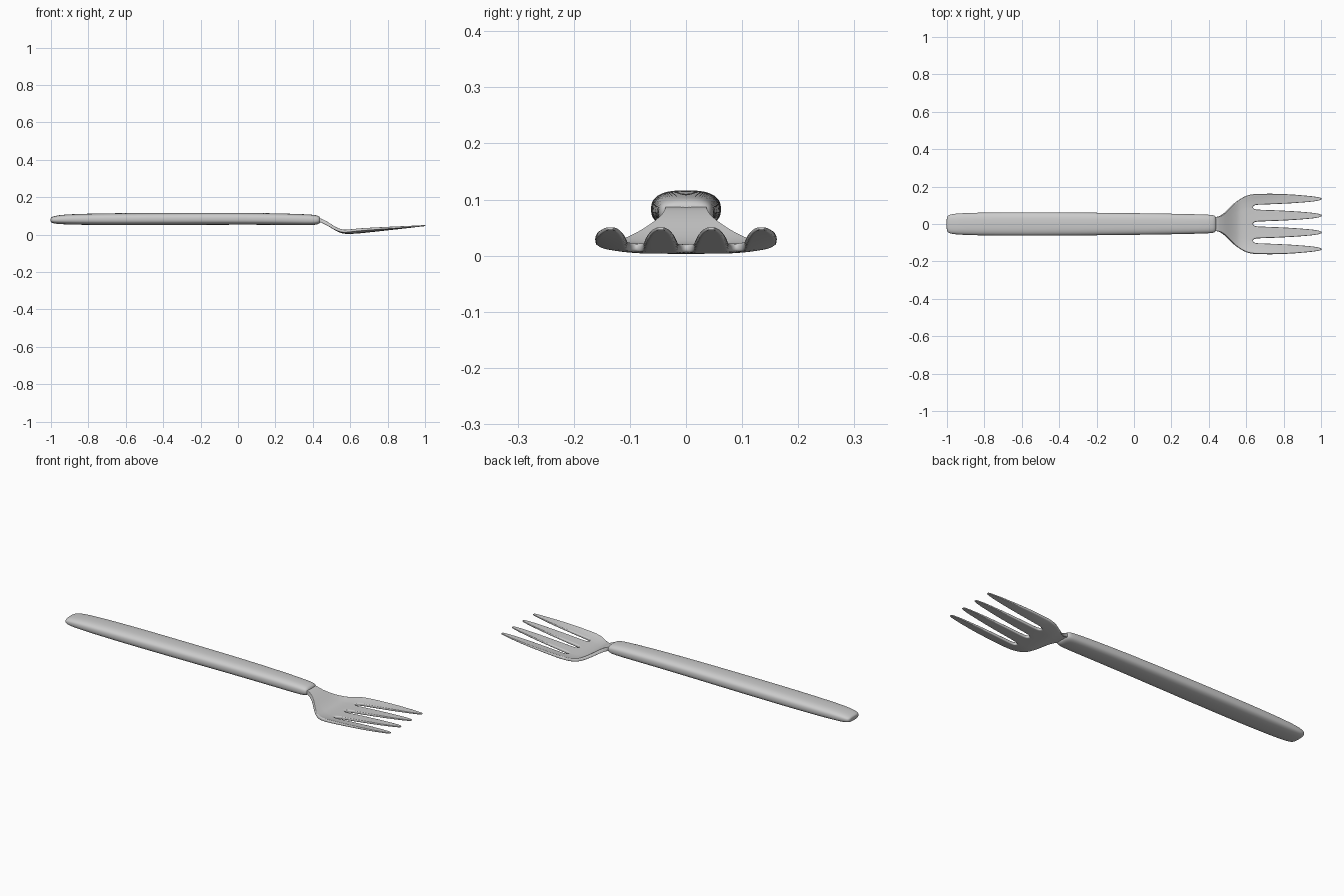
import bpy, bmesh, math

if "Cube" in bpy.data.objects:
    bpy.data.objects.remove(bpy.data.objects["Cube"])


def lerp(table, x):
    for (x0, a), (x1, b) in zip(table, table[1:]):
        if x <= x1:
            return a + (b - a) * max(0, x - x0) / (x1 - x0)
    return table[-1][1]


def make(name, bm):
    bmesh.ops.recalc_face_normals(bm, faces=bm.faces)
    for f in bm.faces:
        f.smooth = True
    me = bpy.data.meshes.new(name)
    bm.to_mesh(me)
    bm.free()
    ob = bpy.data.objects.new(name, me)
    bpy.context.collection.objects.link(ob)
    return ob


def subdivide(ob):
    m = ob.modifiers.new("smooth", 'SUBSURF')
    m.levels = m.render_levels = 2


# Handle: rounded sections (x, half width, bottom z, top z)
SECTIONS = [(-1.002, .022, .072, .084), (-1.0, .042, .064, .092),
            (-.985, .051, .059, .098), (-.95, .057, .055, .106),
            (-.85, .061, .052, .111), (-.65, .0635, .05, .115),
            (-.3, .062, .051, .117), (.05, .058, .053, .117),
            (.28, .054, .051, .112), (.38, .051, .05, .108),
            (.42, .049, .052, .104), (.433, .044, .058, .098),
            (.44, .034, .064, .09)]
N = 24
bm = bmesh.new()
rings = []
for x, w, lo, hi in SECTIONS:
    ring = []
    for i in range(N):
        a = 2 * math.pi * i / N
        c, s = math.cos(a), math.sin(a)
        ring.append(bm.verts.new((x,
                                  w * math.copysign(abs(c) ** .75, c),
                                  (lo + hi) / 2 + (hi - lo) / 2 * math.copysign(abs(s) ** .75, s))))
    rings.append(ring)
for a, b in zip(rings, rings[1:]):
    for i in range(N):
        j = (i + 1) % N
        bm.faces.new((a[i], a[j], b[j], b[i]))
bm.faces.new(rings[0])
bm.faces.new(rings[-1])
subdivide(make("handle", bm))

# Head: one sheet of four strips that share edges until the slots open
WIDTH = [(.41, .036), (.45, .038), (.475, .05), (.505, .078), (.535, .11),
         (.575, .14), (.61, .155), (.65, .161), (.75, .162), (.85, .158),
         (.94, .15), (.985, .144), (1.002, .139)]
GAP = [(.635, 0), (.642, .010), (.66, .013), (.75, .016), (.85, .021),
       (.94, .028), (.985, .034), (1.002, .040)]
HEIGHT = [(.41, .08), (.44, .077), (.47, .063), (.5, .044), (.53, .025),
          (.56, .013), (.59, .0105), (.65, .014), (1.0, .048)]
THICK = [(.41, 1.0), (.5, .75), (.65, .7), (.85, .5), (1.0, .25)]
STATIONS = [.41, .44, .455, .475, .5, .52, .54, .56, .585, .61, .635,
            .642, .66, .7, .75, .8, .85, .9, .94, .97, .99, 1.002]
COLUMNS = (0, .12, .5, .88, 1)


def strip_edges(x, tine):
    w = lerp(WIDTH, x)
    g = lerp(GAP, x)
    s = .5625 * w if x < .65 else .09
    cuts = [-w, -s, 0, s, w]
    return (cuts[tine] + (g if tine > 0 else 0),
            cuts[tine + 1] - (g if tine < 3 else 0))


bm = bmesh.new()
for tine in range(4):
    rows = []
    for x in STATIONS:
        a, b = strip_edges(x, tine)
        row = []
        for f in COLUMNS:
            y = a + (b - a) * f
            fade = 1 if x < .65 else 1 - (x - .65) / .36
            z = lerp(HEIGHT, x) + .013 * fade * (abs(y) / .16) ** 4
            row.append(bm.verts.new((x, y, z)))
        rows.append(row)
    for r, q in zip(rows, rows[1:]):
        for i in range(len(COLUMNS) - 1):
            bm.faces.new((r[i], q[i], q[i + 1], r[i + 1]))
bmesh.ops.remove_doubles(bm, verts=bm.verts, dist=.0003)
head = make("tines_and_neck", bm)

# Thickness thins out toward the tips
group = head.vertex_groups.new(name="thickness")
for v in head.data.vertices:
    group.add([v.index], lerp(THICK, v.co.x), 'REPLACE')
m = head.modifiers.new("thickness", 'SOLIDIFY')
m.thickness = .022
m.offset = 0
m.vertex_group = "thickness"
subdivide(head)
